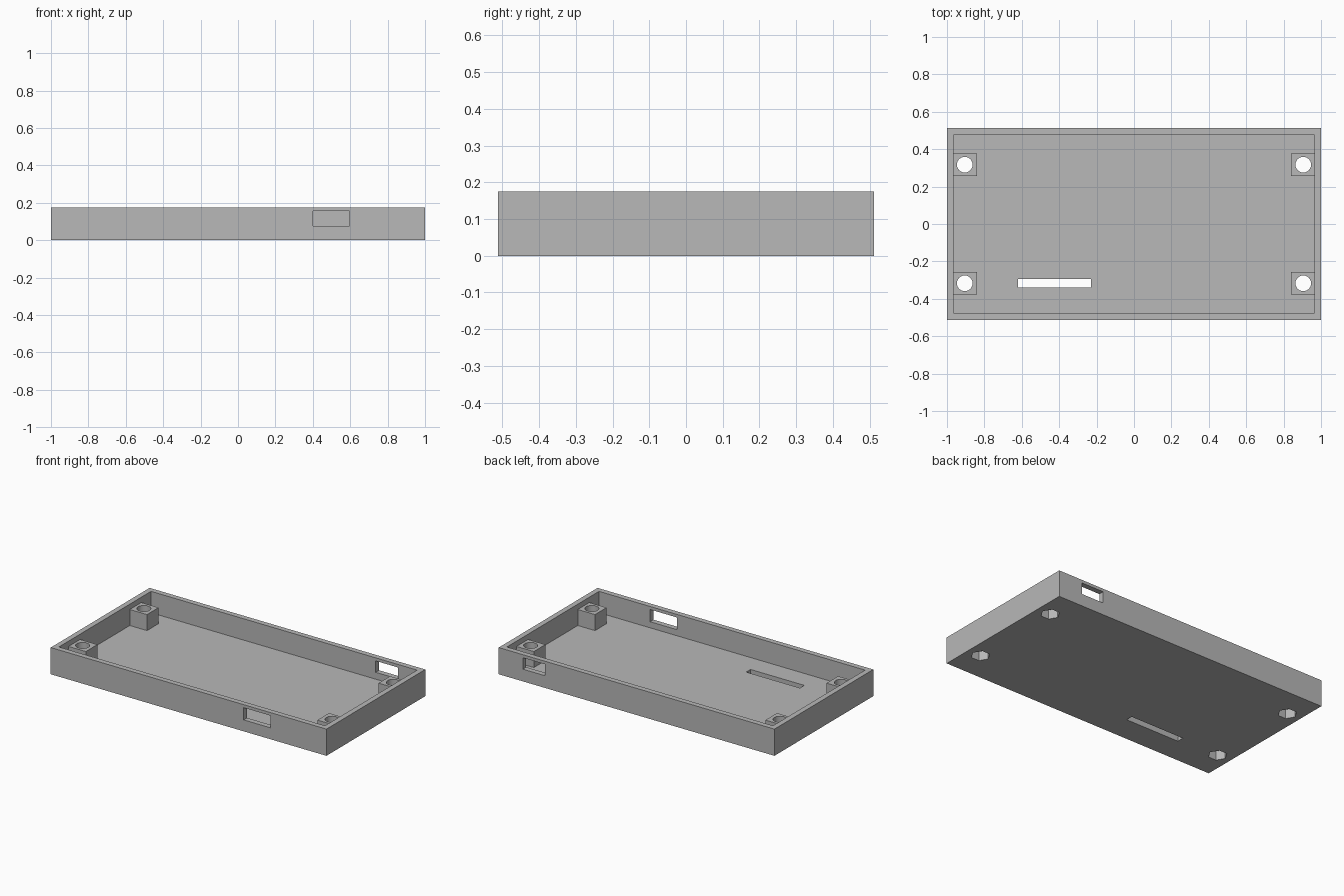
import bpy
from mathutils import Vector

if "Cube" in bpy.data.objects:
    bpy.data.objects.remove(bpy.data.objects["Cube"], do_unlink=True)

HX, HY, HEIGHT, WALL = 1.0, 0.512, 0.175, 0.035
POST_X, POST_Y, POST_TOP = 0.905, 0.317, 0.14

grey = bpy.data.materials.new("plain grey")
grey.use_nodes = True
grey.diffuse_color = (0.48, 0.48, 0.48, 1)
grey.node_tree.nodes["Principled BSDF"].inputs["Base Color"].default_value = grey.diffuse_color


def box(name, low, high):
    low, high = Vector(low), Vector(high)
    bpy.ops.mesh.primitive_cube_add(size=1, location=(low + high) / 2)
    obj = bpy.context.object
    obj.name = name
    obj.scale = high - low
    bpy.ops.object.transform_apply(location=True, rotation=False, scale=True)
    obj.data.materials.append(grey)
    return obj


def prism(name, sides, radius, x, y, bottom, top):
    bpy.ops.mesh.primitive_cylinder_add(
        vertices=sides, radius=radius, depth=top - bottom,
        location=(x, y, (bottom + top) / 2),
        rotation=(0, 0, 0.5235988 if sides == 6 else 0))
    obj = bpy.context.object
    obj.name = name
    obj.data.materials.append(grey)
    return obj


def combine(target, other, operation):
    mod = target.modifiers.new(operation.lower(), 'BOOLEAN')
    mod.operation = operation
    mod.solver = 'EXACT'
    mod.object = other
    bpy.context.view_layer.objects.active = target
    bpy.ops.object.modifier_apply(modifier=mod.name)
    bpy.data.objects.remove(other, do_unlink=True)


# Open tray: outer block with a hollow
tray = box("tray", (-HX, -HY, 0), (HX, HY, HEIGHT))
hollow = box("hollow", (WALL - HX, WALL - HY, WALL), (HX - WALL, HY - WALL, 1))
combine(tray, hollow, 'DIFFERENCE')

# Corner posts, rooted in the floor and end walls
for sx in (-1, 1):
    for sy in (-1, 1):
        x0, x1 = sorted((sx * 0.84, sx * (HX - WALL / 2)))
        post = box("post", (x0, sy * POST_Y - 0.06, WALL / 2),
                   (x1, sy * POST_Y + 0.06, POST_TOP))
        combine(tray, post, 'UNION')

# Screw holes with hexagonal nut pockets underneath
for sx in (-1, 1):
    for sy in (-1, 1):
        x, y = sx * POST_X, sy * POST_Y
        combine(tray, prism("screw_hole", 32, 0.042, x, y, -0.1, 0.3), 'DIFFERENCE')
        combine(tray, prism("nut_pocket", 6, 0.057, x, y, -0.1, 0.06), 'DIFFERENCE')

# Floor slot, front port and back port
openings = {
    "floor_slot": ((-0.62, -0.34, -0.1), (-0.23, -0.295, 0.1)),
    "front_port": ((0.4, -0.6, 0.075), (0.595, -0.4, 0.155)),
    "back_port": ((0.665, 0.4, 0.08), (0.825, 0.6, 0.155)),
}
for name, (low, high) in openings.items():
    combine(tray, box(name, low, high), 'DIFFERENCE')

# Flat faces, round holes smoothed
bpy.ops.object.select_all(action='DESELECT')
tray.select_set(True)
bpy.context.view_layer.objects.active = tray
bpy.ops.object.shade_smooth_by_angle()
